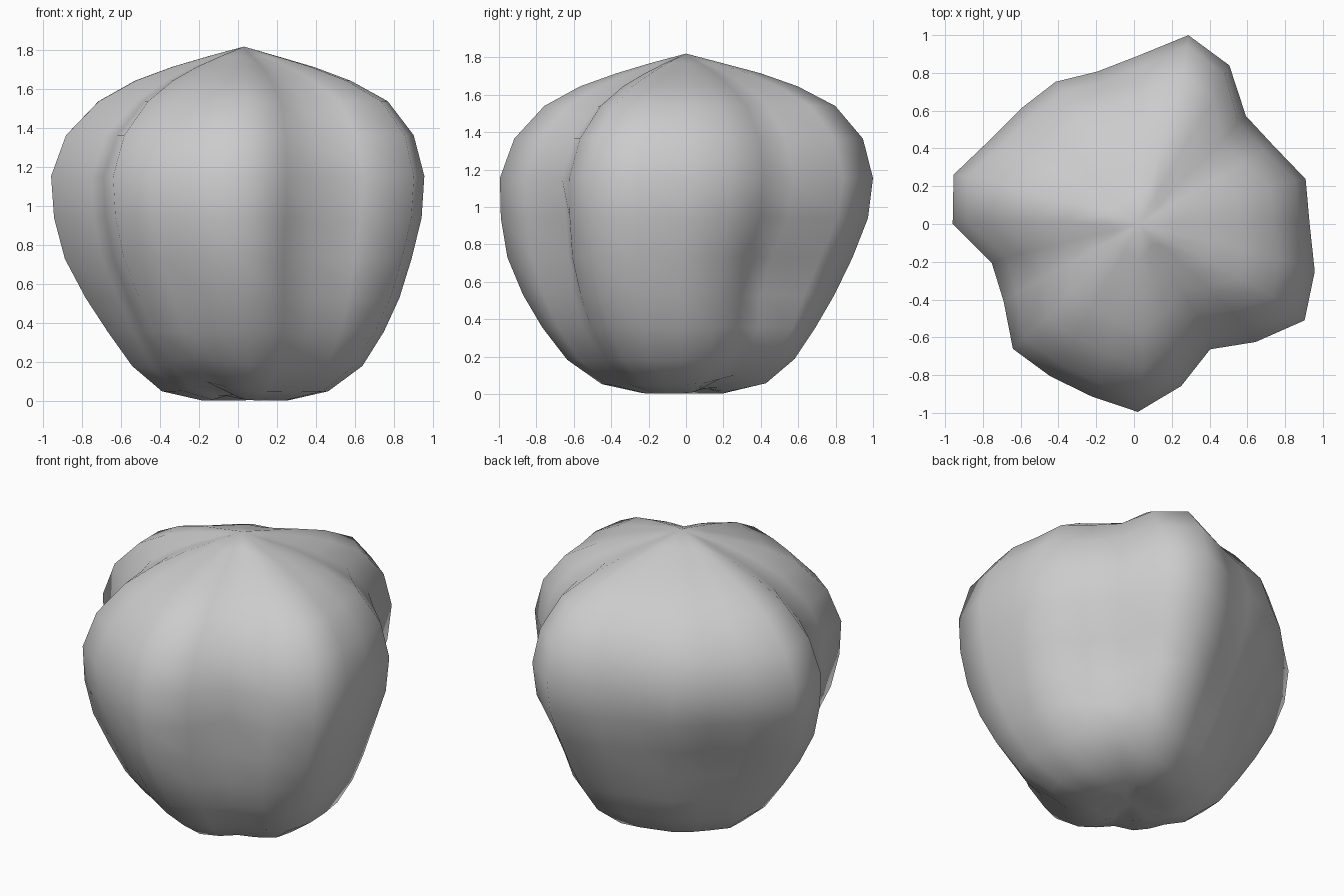
import bpy, bmesh
from math import radians, cos, sin, exp

if "Cube" in bpy.data.objects:
    bpy.data.objects.remove(bpy.data.objects["Cube"], do_unlink=True)

# Lobed outline: one radius every 15 degrees, counter-clockwise from +x
LOBES = [.91, .92, .83, .81, .97, 1.035, .89, .835, .87, .87, .90, 1.01,
         .98, .80, .82, .935, .93, .945, .995, .89, .775, .885, 1.02, .97]
MEAN = sum(LOBES) / len(LOBES)
COUNT = len(LOBES)

# Rings from top to bottom: height, scale, lobe strength, lean in x and y
RINGS = [(1.77, .18, 1.5, .01, 0), (1.715, .37, 1.4, .015, .01), (1.645, .56, 1.4, .02, .01),
         (1.54, .76, 1.25, .025, .015), (1.365, .925, 1.1, .01, .01), (1.155, 1, 1, 0, 0),
         (.94, .985, 1, 0, -.01), (.73, .93, 1, 0, -.03), (.53, .845, .95, .02, -.035),
         (.355, .75, .8, .035, -.035), (.18, .63, .7, .04, -.025),
         (.05, .455, .7, .025, -.01), (.003, .235, .7, .02, -.01), (.03, .12, .5, .01, 0)]

# Dents low on the sides: direction, height, width in degrees, depth
DENTS = [(45, .6, 22, .08), (140, .65, 22, .07), (240, .6, 15, .05), (300, .85, 12, .04)]


def bump(angle, centre, width):
    """Smooth bump around one direction, in degrees."""
    gap = (angle - centre + 180) % 360 - 180
    return exp(-(gap / width) ** 2)


bm = bmesh.new()
apex = bm.verts.new((.03, 0, 1.82))
pit = bm.verts.new((.02, 0, .01))
loops = []
for z, scale, strength, lean_x, lean_y in RINGS:
    loop = []
    for i, lobe in enumerate(LOBES):
        angle = i * 360 / COUNT
        r = scale * (MEAN + strength * (lobe - MEAN))
        for centre, height, width, depth in DENTS:
            r -= depth * bump(angle, centre, width) * exp(-((z - height) / .25) ** 2)
        # Small hollows under the base
        lift = 0
        if z < .3 and scale > .2:
            lift = .05 * (bump(angle, 240, 18) + bump(angle, 45, 22))
        a = radians(angle)
        loop.append(bm.verts.new((.02 + lean_x + r * cos(a), lean_y + r * sin(a), z + lift)))
    loops.append(loop)

# Skin between the rings, closed with fans at both poles
for i in range(COUNT):
    j = (i + 1) % COUNT
    bm.faces.new((apex, loops[0][i], loops[0][j]))
    bm.faces.new((pit, loops[-1][j], loops[-1][i]))
    for upper, lower in zip(loops, loops[1:]):
        bm.faces.new((upper[i], lower[i], lower[j], upper[j]))
bmesh.ops.recalc_face_normals(bm, faces=bm.faces)
for face in bm.faces:
    face.smooth = True

mesh = bpy.data.meshes.new("lobed_fruit")
bm.to_mesh(mesh)
bm.free()
fruit = bpy.data.objects.new("lobed_fruit", mesh)
bpy.context.collection.objects.link(fruit)

# Plain grey skin
grey = bpy.data.materials.new("plain_grey")
grey.use_nodes = True
grey.diffuse_color = (.6, .6, .6, 1)
grey.node_tree.nodes["Principled BSDF"].inputs["Base Color"].default_value = (.6, .6, .6, 1)
mesh.materials.append(grey)
